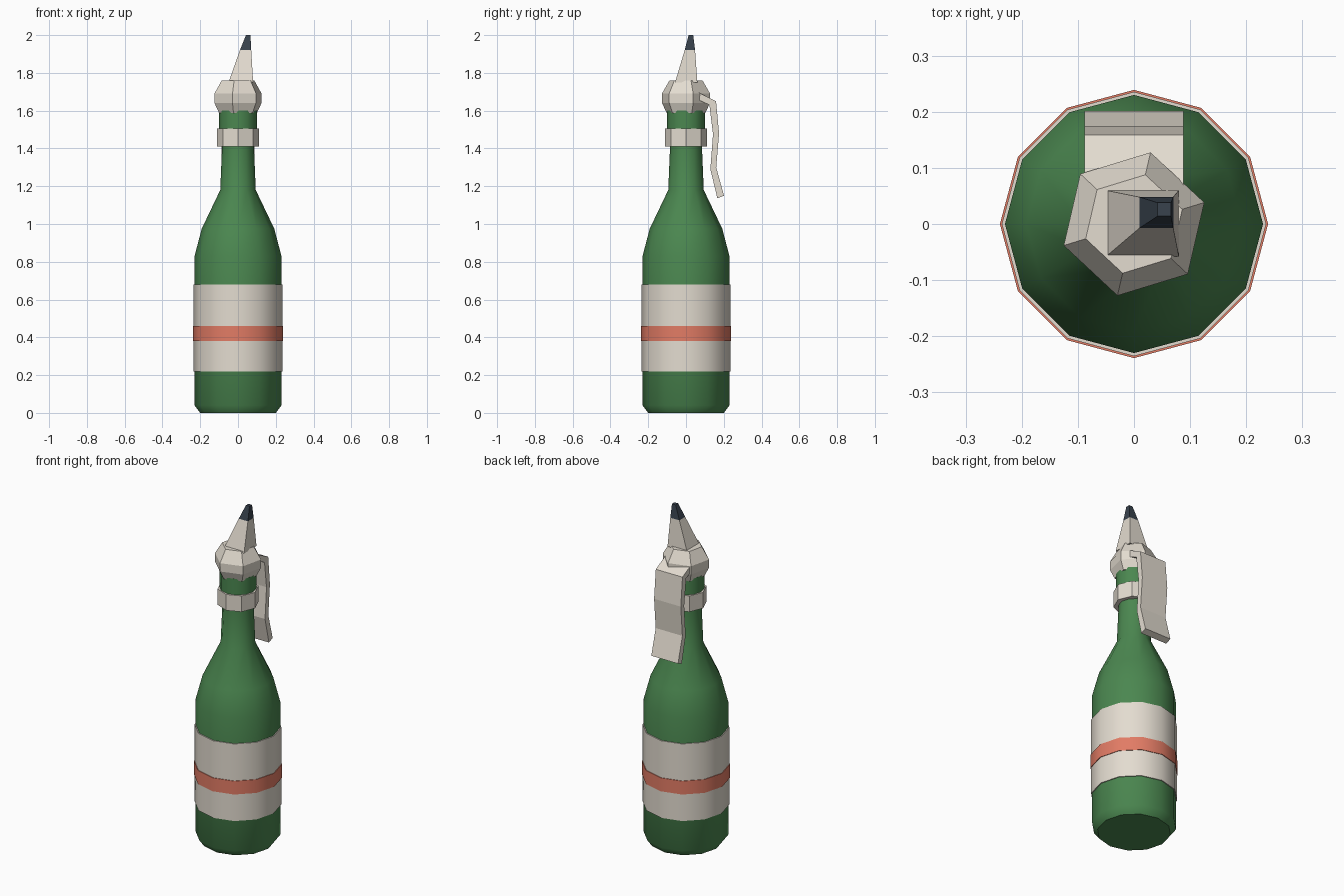
import bpy, bmesh, math

if "Cube" in bpy.data.objects:
    bpy.data.objects.remove(bpy.data.objects["Cube"])


def material(name, rgb):
    m = bpy.data.materials.new(name)
    m.diffuse_color = (*rgb, 1)
    m.use_nodes = True
    m.node_tree.nodes["Principled BSDF"].inputs["Base Color"].default_value = m.diffuse_color
    return m


GREEN = material("bottle green", (0.07, 0.242, 0.08))
CREAM = material("cream cloth", (0.77, 0.715, 0.63))
ORANGE = material("orange stripe", (0.76, 0.20, 0.13))
CHAR = material("charred tip", (0.04, 0.055, 0.075))


def finish(name, bm, mats, smooth=None):
    bmesh.ops.recalc_face_normals(bm, faces=bm.faces)
    me = bpy.data.meshes.new(name)
    bm.to_mesh(me)
    bm.free()
    ob = bpy.data.objects.new(name, me)
    bpy.context.collection.objects.link(ob)
    for m in mats:
        me.materials.append(m)
    if smooth:
        bpy.ops.object.select_all(action='DESELECT')
        ob.select_set(True)
        bpy.context.view_layer.objects.active = ob
        bpy.ops.object.shade_smooth_by_angle(angle=math.radians(smooth))
    return ob


def loft(bm, rings, closed=False):
    """Skin a list of point rings; cap the ends or join them into a band."""
    vs = [[bm.verts.new(p) for p in r] for r in rings]
    n = len(vs[0])
    pairs = list(zip(vs, vs[1:])) + ([(vs[-1], vs[0])] if closed else [])
    for a, b in pairs:
        for i in range(n):
            j = (i + 1) % n
            bm.faces.new((a[i], a[j], b[j], b[i]))
    if not closed:
        bm.faces.new(vs[0])
        bm.faces.new(vs[-1])


def lathe(name, profile, sides, mat, turn=0, smooth=None, closed=False):
    bm = bmesh.new()
    rings = []
    for r, z in profile:
        angles = [math.radians(turn) + math.tau * i / sides for i in range(sides)]
        rings.append([(r * math.cos(a), r * math.sin(a), z) for a in angles])
    loft(bm, rings, closed)
    return finish(name, bm, [mat], smooth)


def band(name, r_in, r_out, z0, z1, sides, mat, smooth=None):
    return lathe(name, [(r_in, z0), (r_out, z0), (r_out, z1), (r_in, z1)],
                 sides, mat, smooth=smooth, closed=True)


# Glass bottle and its lip
lathe("bottle", [(0.20, 0), (0.23, 0.04), (0.23, 0.83), (0.192, 0.975),
                 (0.094, 1.18), (0.084, 1.42), (0.084, 1.53)], 12, GREEN, smooth=45)
lathe("bottle_lip", [(0.10, 1.50), (0.10, 1.60)], 12, GREEN, smooth=35)

# Paper label with stripe, and neck collar
band("label", 0.225, 0.2355, 0.22, 0.68, 12, CREAM, smooth=35)
band("label_stripe", 0.23, 0.239, 0.38, 0.46, 12, ORANGE, smooth=35)
band("neck_collar", 0.08, 0.112, 1.41, 1.505, 8, CREAM)

# Bunched cloth stopper
lathe("cloth_knot", [(0.105, 1.588), (0.130, 1.64), (0.131, 1.69), (0.09, 1.76)],
      6, CREAM, turn=17)

# Twisted cloth wick with a charred end
bm = bmesh.new()
loft(bm, [[(x0, y0, z), (x1, y0, z), (x1, y1, z), (x0, y1, z)]
          for x0, x1, y0, y1, z in [(-0.05, 0.08, -0.058, 0.06, 1.75),
                                    (0.01, 0.07, -0.007, 0.048, 1.92),
                                    (0.042, 0.066, 0.014, 0.038, 2.0)]])
for f in bm.faces:
    f.material_index = int(f.calc_center_median().z > 1.92)
finish("wick", bm, [CREAM, CHAR])

# Cloth strip hanging behind the neck: (outer y, z, inner y, z)
strip = [(0.06, 1.70, 0.06, 1.66), (0.159, 1.65, 0.124, 1.63),
         (0.175, 1.48, 0.143, 1.475), (0.16, 1.30, 0.129, 1.29),
         (0.201, 1.15, 0.166, 1.136)]
bm = bmesh.new()
loft(bm, [[(-0.088, a, b), (0.088, a, b), (0.088, c, d), (-0.088, c, d)]
          for a, b, c, d in strip])
finish("hanging_strip", bm, [CREAM])
